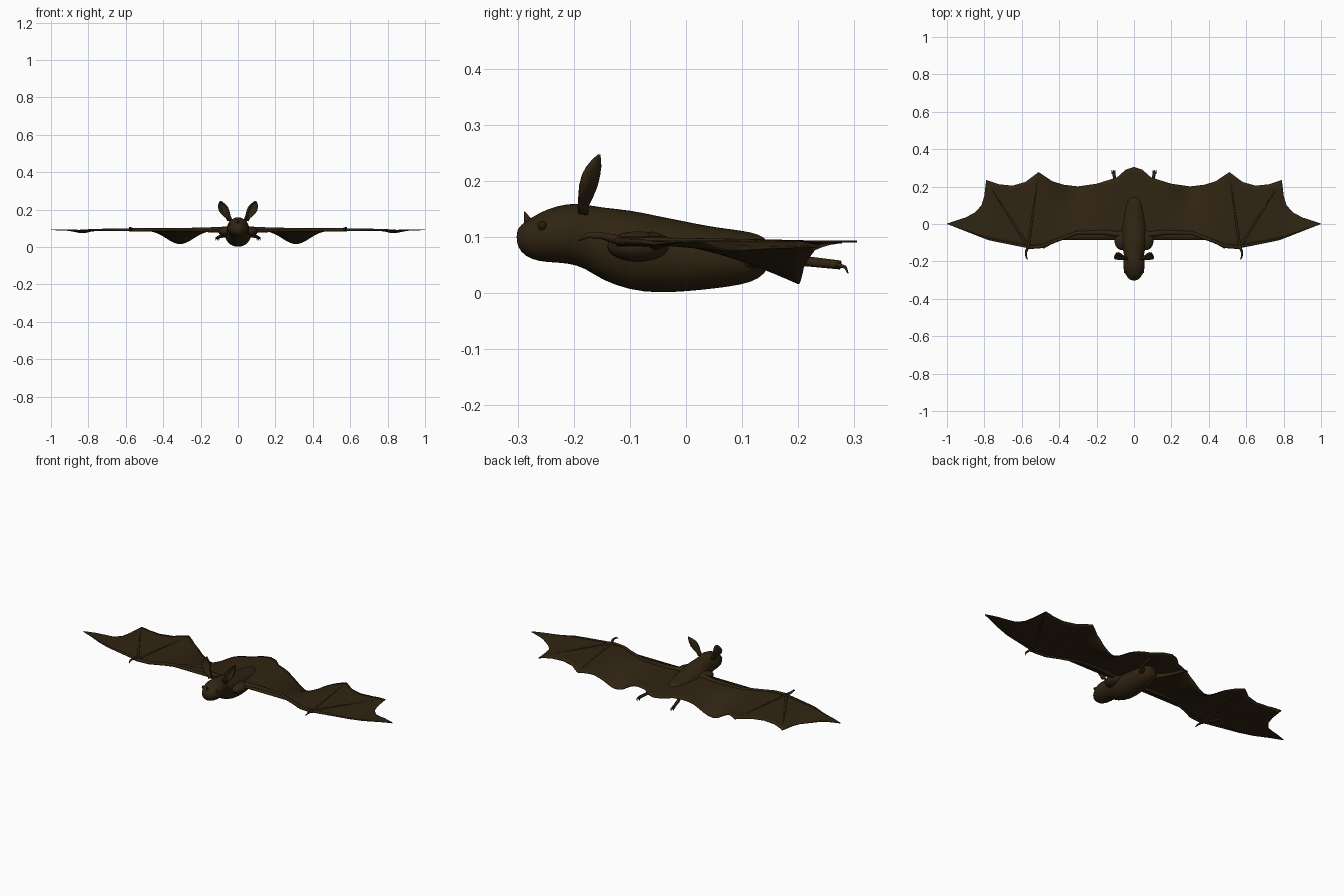
import bpy, bmesh, math
from mathutils import Vector

if "Cube" in bpy.data.objects:
    bpy.data.objects.remove(bpy.data.objects["Cube"], do_unlink=True)


def make_material(name, rgb):
    m = bpy.data.materials.new(name)
    m.use_nodes = True
    m.diffuse_color = (*rgb, 1)
    bsdf = m.node_tree.nodes["Principled BSDF"]
    bsdf.inputs["Base Color"].default_value = (*rgb, 1)
    bsdf.inputs["Roughness"].default_value = 0.8
    return m


FUR = make_material("dark brown fur", (0.030, 0.018, 0.006))
EYE = make_material("dark eye", (0.020, 0.012, 0.005))


def lerp_table(table, x):
    """Straight-line lookup in a list of (x, value) points."""
    for (a, u), (b, v) in zip(table, table[1:]):
        if x <= b:
            return u + (v - u) * max(0, x - a) / (b - a)
    return table[-1][1]


def finish(name, bm, mat=FUR):
    bmesh.ops.recalc_face_normals(bm, faces=bm.faces)
    me = bpy.data.meshes.new(name)
    bm.to_mesh(me)
    bm.free()
    me.materials.append(mat)
    for p in me.polygons:
        p.use_smooth = True
    ob = bpy.data.objects.new(name, me)
    bpy.context.collection.objects.link(ob)
    return ob


def bridge(bm, rows, closed=False):
    for r, s in zip(rows, rows[1:]):
        n = len(r)
        for i in range(n if closed else n - 1):
            j = (i + 1) % n
            bm.faces.new((r[i], r[j], s[j], s[i]))


def tube(name, points, radii):
    """Tapered bone or claw along a path."""
    cu = bpy.data.curves.new(name, "CURVE")
    cu.dimensions = "3D"
    cu.bevel_depth = 1
    cu.bevel_resolution = 2
    cu.use_fill_caps = True
    sp = cu.splines.new("POLY")
    sp.points.add(len(points) - 1)
    for p, co, r in zip(sp.points, points, radii):
        p.co = (*co, 1)
        p.radius = r
    sp.use_smooth = True
    cu.materials.append(FUR)
    ob = bpy.data.objects.new(name, cu)
    bpy.context.collection.objects.link(ob)


def ball(name, centre, size, mat=FUR):
    bm = bmesh.new()
    bmesh.ops.create_uvsphere(bm, u_segments=20, v_segments=12, radius=1)
    for v in bm.verts:
        v.co = Vector([c + a * s for c, a, s in zip(centre, v.co, size)])
    finish(name, bm, mat)


# Body and head: rings of (y, bottom, top, half width)
RINGS = [(-0.302, 0.09, 0.11, 0.012), (-0.295, 0.072, 0.122, 0.028),
         (-0.275, 0.059, 0.135, 0.042), (-0.25, 0.054, 0.15, 0.056),
         (-0.21, 0.053, 0.161, 0.060), (-0.18, 0.044, 0.159, 0.052),
         (-0.15, 0.022, 0.153, 0.056), (-0.10, 0.004, 0.149, 0.070),
         (-0.05, -0.001, 0.138, 0.072), (0.0, 0.002, 0.128, 0.068),
         (0.05, 0.007, 0.118, 0.062), (0.10, 0.014, 0.112, 0.055),
         (0.13, 0.024, 0.106, 0.045), (0.15, 0.045, 0.092, 0.025)]
bm = bmesh.new()
rows = []
for y, lo, hi, w in RINGS:
    rows.append([bm.verts.new((w * math.cos(a), y, (lo + hi) / 2 + (hi - lo) / 2 * math.sin(a)))
                 for a in (math.tau * i / 20 for i in range(20))])
bridge(bm, rows, True)
bm.faces.new(rows[0])
bm.faces.new(rows[-1])
body = finish("body", bm)
body.modifiers.new("smooth", "SUBSURF").levels = 1
body.modifiers["smooth"].render_levels = 1

# Wing membrane: strips between the front and the scalloped rear edge
FRONT = [(0, -0.06), (0.06, -0.08), (0.1, -0.085), (0.4, -0.085), (0.48, -0.13),
         (0.57, -0.125), (0.78, -0.085), (1, 0)]
REAR = [(0, 0.305), (0.045, 0.29), (0.09, 0.25), (0.12, 0.24), (0.2, 0.215),
        (0.3, 0.2), (0.38, 0.21), (0.44, 0.23), (0.51, 0.278), (0.58, 0.225),
        (0.65, 0.205), (0.72, 0.212), (0.79, 0.235), (0.8, 0.15), (0.815, 0.1),
        (0.85, 0.062), (0.9, 0.035), (1, 0.002)]


def wing_z(x, y):
    back = min(1, max(0, (y + 0.06) / 0.26))
    sag = 0.075 * math.exp(-((x - 0.31) / 0.1) ** 2) * back ** 1.6
    outer = 0.018 * math.exp(-((x - 0.84) / 0.06) ** 2) * min(1, max(0, (y + 0.1) / 0.2))
    return 0.092 - sag - outer


xs = sorted({round(i / 50, 3) for i in range(51)} | {p[0] for p in FRONT + REAR})
bm = bmesh.new()
rows = []
for x in xs:
    f, r = lerp_table(FRONT, x), lerp_table(REAR, x)
    ys = [f + (r - f) * k / 12 for k in range(13)]
    rows.append([bm.verts.new((x, y, wing_z(x, y))) for y in ys])
bridge(bm, rows)
wings = finish("wing_membrane", bm)
wings.modifiers.new("mirror", "MIRROR")
skin = wings.modifiers.new("thickness", "SOLIDIFY")
skin.thickness = 0.004
skin.offset = 0

# Nose leaf
tube("nose_leaf", [(0, -0.278, 0.115), (0, -0.282, 0.13), (0, -0.288, 0.145)],
     [0.012, 0.007, 0.001])

for side, s in (("left", 1), ("right", -1)):
    def path(pts):
        return [(s * x, y, z) for x, y, z in pts]

    def on_wing(pts):
        return [(s * x, y, wing_z(x, y)) for x, y in pts]

    # Shoulder and arm bones
    ball(side + "_shoulder", (s * 0.065, -0.085, 0.083), (0.04, 0.055, 0.027))
    tube(side + "_arm", on_wing([(0.05, -0.06), (0.16, -0.045), (0.31, -0.048),
                                 (0.42, -0.09), (0.49, -0.12), (0.57, -0.125)]),
         [0.018, 0.013, 0.01, 0.009, 0.009, 0.01])
    # Hooked thumb
    tube(side + "_thumb", path([(0.565, -0.12, 0.094), (0.578, -0.15, 0.102),
                                (0.576, -0.175, 0.103), (0.57, -0.192, 0.093)]),
         [0.009, 0.006, 0.005, 0.001])
    # Finger bones fan from the wrist to the wing points
    wrist = Vector((0.565, -0.122))
    for label, tip in (("inner", (0.51, 0.275)), ("middle", (0.788, 0.23)),
                       ("outer", (0.99, -0.002))):
        pts = [wrist.lerp(Vector(tip), t / 6) for t in range(7)]
        if label == "outer":
            pts = [Vector((p.x, lerp_table(FRONT, p.x) + 0.004)) for p in pts]
        tube(f"{side}_{label}_finger", on_wing(pts),
             [0.008 - 0.001 * t for t in range(7)])

    # Leg, foot and toes
    tube(side + "_leg", path([(0.03, 0.10, 0.06), (0.07, 0.15, 0.062),
                              (0.095, 0.21, 0.057), (0.11, 0.275, 0.05)]),
         [0.018, 0.011, 0.009, 0.008])
    for k in (-1, 0, 1):
        x = 0.11 + 0.006 * k
        tube(f"{side}_toe_{k + 2}", path([(x, 0.268, 0.051), (x + 0.002 * k, 0.284, 0.046),
                                         (x + 0.002 * k, 0.289, 0.035)]),
             [0.004, 0.003, 0.001])

    # Cupped leaf-shaped ear: rows of (z, inner x, outer x, y)
    EAR = [(0.14, 0.028, 0.058, -0.182), (0.155, 0.034, 0.066, -0.182),
           (0.17, 0.04, 0.084, -0.178), (0.19, 0.045, 0.101, -0.173),
           (0.21, 0.052, 0.107, -0.168), (0.225, 0.062, 0.106, -0.163),
           (0.238, 0.078, 0.102, -0.158), (0.247, 0.091, 0.096, -0.154)]
    bm = bmesh.new()
    rows = []
    for z, a, b, y in EAR:
        row = []
        for i in range(9):
            u = i / 8 * 2 - 1
            row.append(bm.verts.new((s * ((a + b) / 2 + (b - a) / 2 * u),
                                     y + 0.55 * (b - a) * (0.5 - u * u), z)))
        rows.append(row)
    bridge(bm, rows)
    ear = finish(side + "_ear", bm)
    ear.modifiers.new("thickness", "SOLIDIFY").thickness = 0.005

    # Eye
    ball(side + "_eye", (s * 0.046, -0.256, 0.12), (0.008, 0.008, 0.008), EYE)
